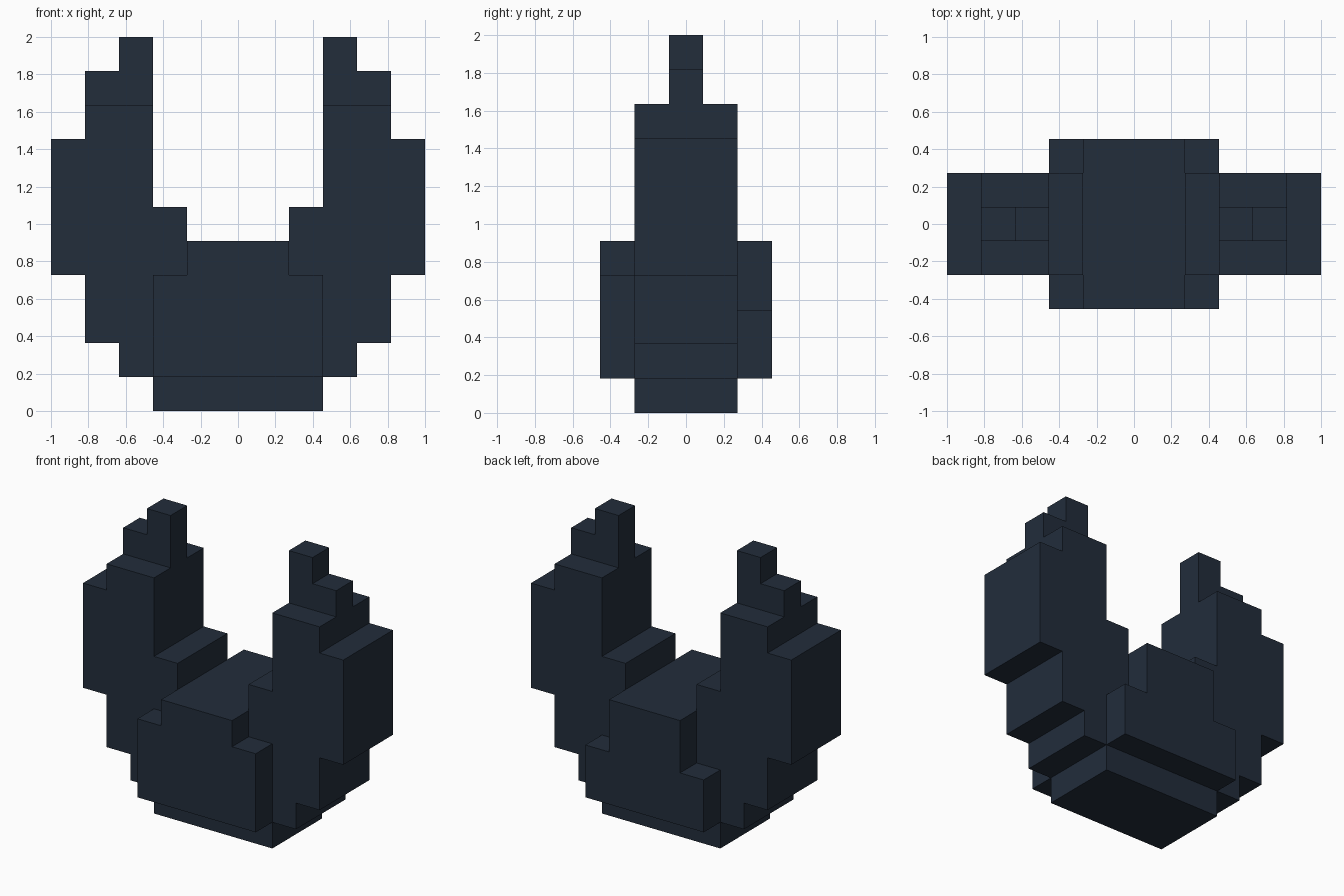
import bpy
import bmesh

cube = bpy.data.objects.get("Cube")
if cube:
    bpy.data.objects.remove(cube, do_unlink=True)

U = 2 / 11  # edge of one block; all part sizes are in blocks

# Single dark slate colour
slate = bpy.data.materials.new("dark slate blue")
slate.use_nodes = True
COLOUR = (0.016, 0.026, 0.044, 1)
slate.diffuse_color = COLOUR
slate.node_tree.nodes["Principled BSDF"].inputs["Base Color"].default_value = COLOUR


def mirrored(half):
    """Close a right-hand half outline (bottom to top) across x = 0."""
    return half + [(-x, z) for x, z in reversed(half)]


def slab(name, outline, y0, y1):
    """Extrude an x-z outline from y0 to y1."""
    bm = bmesh.new()
    face = bm.faces.new([bm.verts.new((x * U, y0 * U, z * U)) for x, z in outline])
    ext = bmesh.ops.extrude_face_region(bm, geom=[face])
    verts = [g for g in ext["geom"] if isinstance(g, bmesh.types.BMVert)]
    bmesh.ops.translate(bm, verts=verts, vec=(0, (y1 - y0) * U, 0))
    bmesh.ops.recalc_face_normals(bm, faces=bm.faces)
    mesh = bpy.data.meshes.new(name)
    bm.to_mesh(mesh)
    bm.free()
    mesh.materials.append(slate)
    obj = bpy.data.objects.new(name, mesh)
    bpy.context.collection.objects.link(obj)
    return obj


# Stepped U-shaped body with both arms
body = [(2.5, 0), (2.5, 1), (3.5, 1), (3.5, 2), (4.5, 2), (4.5, 4), (5.5, 4),
        (5.5, 8), (4.5, 8), (4.5, 9), (2.5, 9), (2.5, 6), (1.5, 6), (1.5, 5)]
slab("claw_body", mirrored(body), -1.5, 1.5)

# Raised plates; the back shoulders sit one block lower
for name, shoulder, y0, y1 in (("front_plate", 4, -2.5, -1.5),
                               ("back_plate", 3, 1.5, 2.5)):
    plate = [(2.5, 1), (2.5, shoulder), (1.5, shoulder), (1.5, 5)]
    slab(name, mirrored(plate), y0, y1)

# Narrow stepped tips on top of the arms
tip = [(2.5, 9), (4.5, 9), (4.5, 10), (3.5, 10), (3.5, 11), (2.5, 11)]
for name, side in (("left_tip", 1), ("right_tip", -1)):
    slab(name, [(side * x, z) for x, z in tip], -0.5, 0.5)
